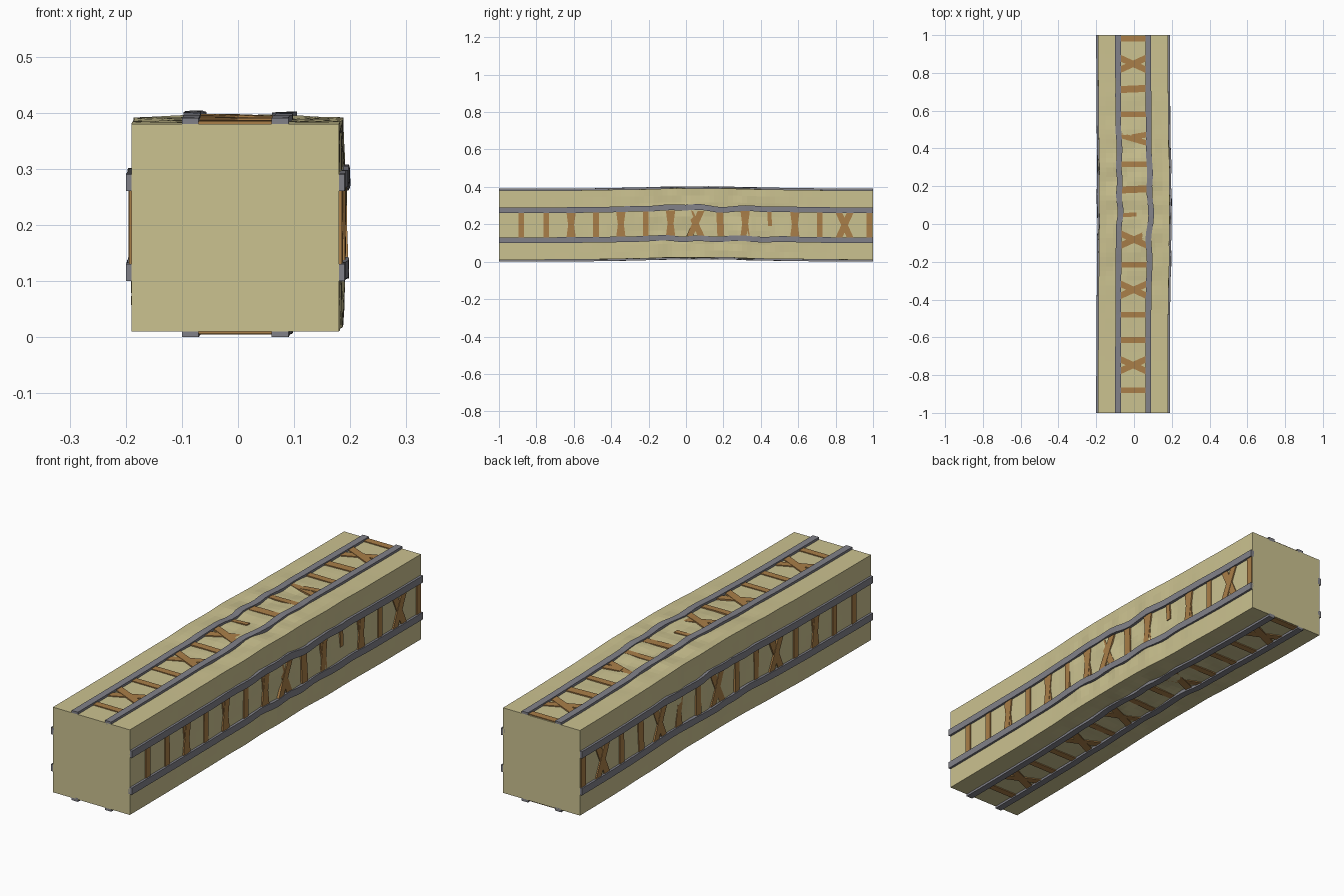
import bpy, bmesh, math
from mathutils import Vector, noise

if "Cube" in bpy.data.objects:
    bpy.data.objects.remove(bpy.data.objects["Cube"])

CX, CZ, HALF = -0.005, 0.195, 0.185     # beam section centre and half width
SIDES = {"top": 0, "left": 1, "bottom": 2, "right": 3}


def material(name, rgb):
    m = bpy.data.materials.new(name)
    m.diffuse_color = (*rgb, 1)
    m.use_nodes = True
    m.node_tree.nodes["Principled BSDF"].inputs["Base Color"].default_value = m.diffuse_color
    return m


SAND = material("sandstone", (0.60, 0.54, 0.28))
STEEL = material("steel", (0.22, 0.22, 0.25))
WOOD = material("wood", (0.40, 0.21, 0.065))


def bump(y, width):
    return math.exp(-((y - 0.12) / width) ** 2)


def place(side, u, y, v, rough=0.0, seed=0.0):
    """Side coordinates (across, along, outward) to the warped beam in space."""
    v += rough * bump(y, 0.4) * noise.noise((u * 9 + side * 7, y * 11, seed))
    a = side * math.pi / 2
    c, s = round(math.cos(a)), round(math.sin(a))
    x, z = CX + c * u - s * (HALF + v), CZ + s * u + c * (HALF + v)
    w = bump(y, 0.55) * (1 - y * y) if abs(y) < 1 else 0
    x += w * (0.007 + 0.005 * noise.noise((x * 3, y * 7, 3.1)))
    z += w * (0.011 + 0.005 * noise.noise((z * 3, y * 7, 8.4)))
    return Vector((x, y, z))


def finish(name, bm, mat):
    bmesh.ops.remove_doubles(bm, verts=bm.verts, dist=1e-5)
    bmesh.ops.recalc_face_normals(bm, faces=bm.faces)
    me = bpy.data.meshes.new(name)
    bm.to_mesh(me)
    bm.free()
    me.materials.append(mat)
    bpy.context.collection.objects.link(bpy.data.objects.new(name, me))


def loft(bm, rings):
    """Join equal rings into a closed tube with capped ends."""
    rows = [[bm.verts.new(p) for p in r] for r in rings]
    n = len(rows[0])
    for a, b in zip(rows, rows[1:]):
        for i in range(n):
            j = (i + 1) % n
            bm.faces.new((a[i], a[j], b[j], b[i]))
    bm.faces.new(rows[0])
    bm.faces.new(rows[-1])


# Stone core with a weathered, swollen middle
bm = bmesh.new()
DIV, N = 10, 80
rings = []
for k in range(N + 1):
    y = -1 + 2 * k / N
    ring = []
    for side in range(4):
        for i in range(DIV):
            t = 1 - 2 * i / DIV
            rough = 0.012 * (1 - t ** 4)
            ring.append(place(side, t * HALF, y, 0, rough, 5.0))
    rings.append(ring)
loft(bm, rings)
finish("stone_core", bm, SAND)


# Two steel rails along every side
for name, side in SIDES.items():
    bm = bmesh.new()
    for sgn in (-1, 1):
        rings = []
        for k in range(51):
            y = -1 + 2 * k / 50
            drift = 0.014 * bump(y, 0.35) * noise.noise((sgn * 4 + side, y * 8, 1.7))
            rings.append([place(side, sgn * u + drift, y, v, 0.004, 2.0)
                          for u, v in ((0.065, -0.006), (0.095, -0.006),
                                       (0.095, 0.01), (0.065, 0.01))])
        loft(bm, rings)
    finish(name + "_rails", bm, STEEL)


def bar(bm, side, y, width, skew, height, lo=-0.068, hi=0.068):
    """One board running across a side, slanted along the beam by skew."""
    rings = []
    for k in range(9):
        u = lo + (hi - lo) * k / 8
        yc = y + skew * u / 0.068
        rings.append([place(side, u, min(yc + d, 1.0), v, 0.004, 4.0)
                      for d, v in ((-width / 2, -0.006), (width / 2, -0.006),
                                   (width / 2, height), (-width / 2, height))])
    loft(bm, rings)


# Boards between rails: I straight, B bold, N narrow cross, X wide cross,
# V slanted pair, T broken piece; listed from front to back
PATTERNS = {"top": "IXIIXIXTBIVIBXI", "right": "IINININXBNTNIXI",
            "left": "IINIXIIXINXBIXI", "bottom": "IXIIXIXIIXIIIXI"}
for name, pattern in PATTERNS.items():
    side = SIDES[name]
    bm = bmesh.new()
    for i, kind in enumerate(pattern):
        y = -0.88 + 0.1329 * i
        if kind == "I":
            bar(bm, side, y, 0.03, 0, 0.004)
        elif kind == "B":
            bar(bm, side, y, 0.037, 0.003, 0.005)
        elif kind == "T":
            bar(bm, side, y, 0.022, 0.004, 0.004, -0.068, 0.01)
        elif kind == "V":
            bar(bm, side, y, 0.03, -0.02, 0.004)
            bar(bm, side, y + 0.012, 0.03, 0.012, 0.0055, -0.01, 0.068)
        else:
            skew, w = (0.031, 0.036) if kind == "X" else (0.009, 0.032)
            bar(bm, side, y, w, skew, 0.004)
            bar(bm, side, y, w, -skew, 0.0055)
    finish(name + "_boards", bm, WOOD)
